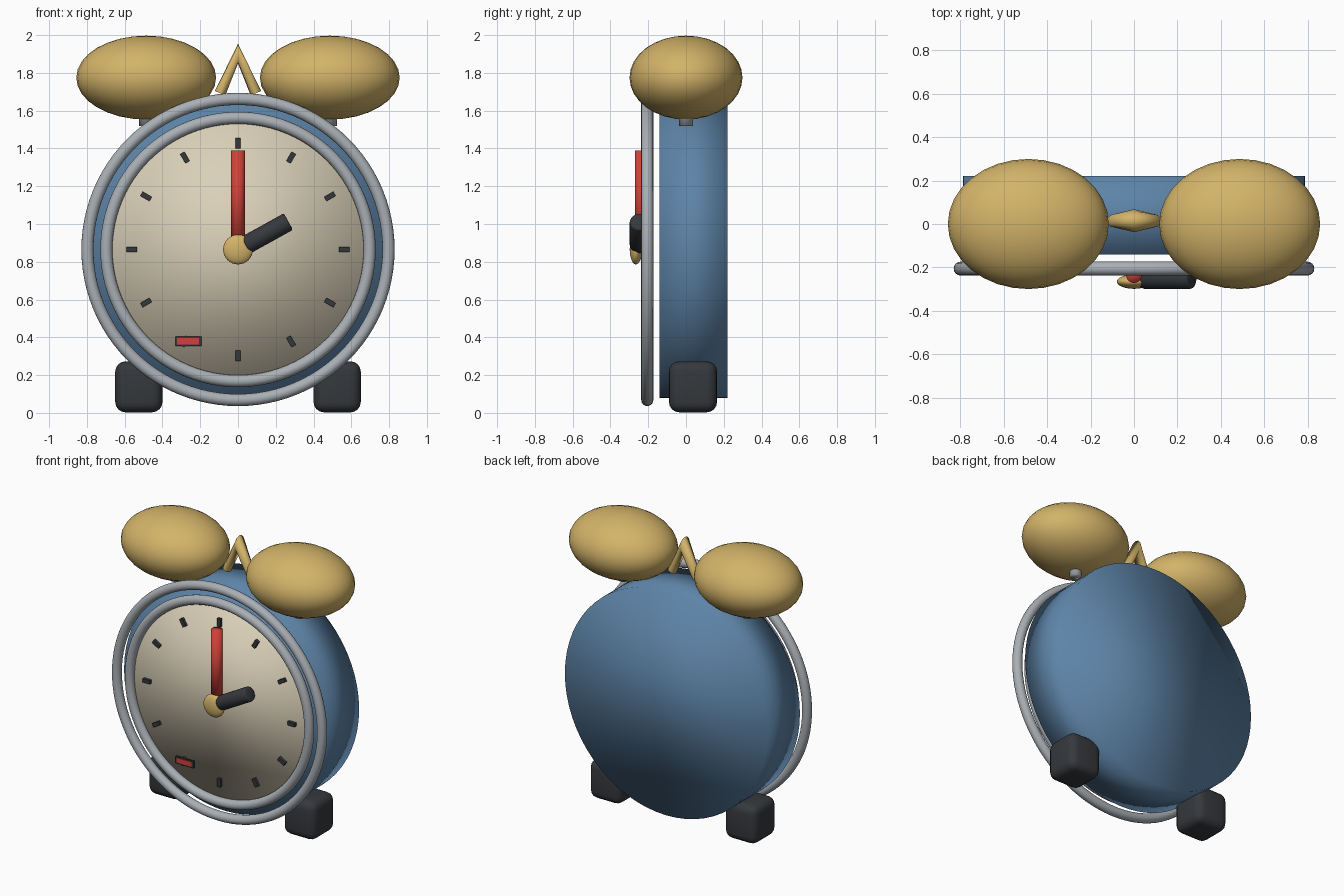
import bpy
from math import pi, sin, cos, radians
from mathutils import Vector

cube = bpy.data.objects.get("Cube")
if cube:
    bpy.data.objects.remove(cube, do_unlink=True)


def material(name, rgb):
    m = bpy.data.materials.new(name)
    m.use_nodes = True
    m.diffuse_color = (*rgb, 1)
    m.node_tree.nodes["Principled BSDF"].inputs["Base Color"].default_value = (*rgb, 1)
    return m


gold = material("brass gold", (0.65, 0.45, 0.14))
blue = material("steel blue", (0.11, 0.23, 0.39))
grey = material("silver grey", (0.40, 0.43, 0.46))
cream = material("dial cream", (0.70, 0.63, 0.48))
red = material("hand red", (0.62, 0.055, 0.04))
black = material("charcoal", (0.036, 0.04, 0.046))

MID = 0.865  # height of the dial centre


def finish(name, mat, smooth=True):
    ob = bpy.context.object
    ob.name = name
    ob.data.materials.append(mat)
    if smooth:
        bpy.ops.object.shade_smooth()
    return ob


def rod(name, start, end, radius, mat, sides=32):
    a, b = Vector(start), Vector(end)
    bpy.ops.mesh.primitive_cylinder_add(vertices=sides, radius=radius,
                                        depth=(b - a).length, location=(a + b) / 2)
    bpy.context.object.rotation_euler = (b - a).to_track_quat('Z', 'Y').to_euler()
    return finish(name, mat)


def ellipsoid(name, loc, radii, mat):
    bpy.ops.mesh.primitive_uv_sphere_add(segments=32, ring_count=16, location=loc)
    bpy.context.object.scale = radii
    return finish(name, mat)


def box(name, loc, size, mat, turn=0, bevel=0):
    bpy.ops.mesh.primitive_cube_add(size=1, location=loc, rotation=(0, turn, 0))
    ob = bpy.context.object
    ob.scale = size
    bpy.ops.object.transform_apply(location=False, rotation=False, scale=True)
    finish(name, mat, smooth=bevel > 0)
    if bevel:
        mod = ob.modifiers.new("rounding", 'BEVEL')
        mod.width, mod.segments = bevel, 4
    return ob


def ring(name, radius):
    bpy.ops.mesh.primitive_torus_add(major_radius=radius, minor_radius=0.032,
                                     major_segments=96, minor_segments=16,
                                     location=(0, -0.205, MID), rotation=(pi / 2, 0, 0))
    return finish(name, grey)


# Case, dial and the two rims
rod("case", (0, -0.14, MID), (0, 0.22, MID), 0.787, blue, 64)
rod("dial", (0, -0.175, MID), (0, -0.195, MID), 0.675, cream, 64)
ring("outer_rim", 0.797)
ring("inner_rim", 0.697)

# Hour marks
for hour in range(12):
    a = radians(30 * hour)
    box(f"hour_mark_{hour}", (0.562 * sin(a), -0.202, MID + 0.562 * cos(a)),
        (0.026, 0.026, 0.056), black, turn=a)

# Small badge at the lower left of the dial
box("badge_back", (-0.262, -0.213, 0.38), (0.14, 0.008, 0.05), black)
box("badge_front", (-0.265, -0.218, 0.38), (0.115, 0.008, 0.034), red)

# Hands and hub
rod("minute_hand", (0, -0.235, MID), (0, -0.235, 1.39), 0.036, red)
dx, dz = cos(radians(29)), sin(radians(29))
hand = rod("hour_hand", (0.045 * dx, -0.248, MID + 0.045 * dz),
           (0.305 * dx, -0.248, MID + 0.305 * dz), 0.05, black)
edge = hand.modifiers.new("rounding", 'BEVEL')
edge.width, edge.segments = 0.01, 2
ellipsoid("hub", (0, -0.265, MID), (0.079, 0.033, 0.079), gold)

# Bells with posts, and feet, on both sides
for side, s in (("left", 1), ("right", -1)):
    ellipsoid(f"{side}_bell", (s * 0.486, 0, 1.775), (0.37, 0.299, 0.222), gold)
    rod(f"{side}_bell_post", (s * 0.486, 0, 1.52), (s * 0.486, 0, 1.7), 0.037, grey)
    box(f"{side}_foot", (s * 0.525, 0.037, 0.138), (0.25, 0.255, 0.27), black, bevel=0.055)

# Peaked handle between the bells
curve = bpy.data.curves.new("handle", 'CURVE')
curve.dimensions = '3D'
curve.bevel_depth = 0.03
curve.bevel_resolution = 4
curve.use_fill_caps = True
line = curve.splines.new('POLY')
line.points.add(2)
for p, (x, z, r) in zip(line.points, ((-0.095, 1.692, 1), (0, 1.902, 1.75), (0.095, 1.692, 1))):
    p.co = (x, 0.015, z, 1)
    p.radius = r
curve.materials.append(gold)
bpy.context.collection.objects.link(bpy.data.objects.new("handle", curve))
